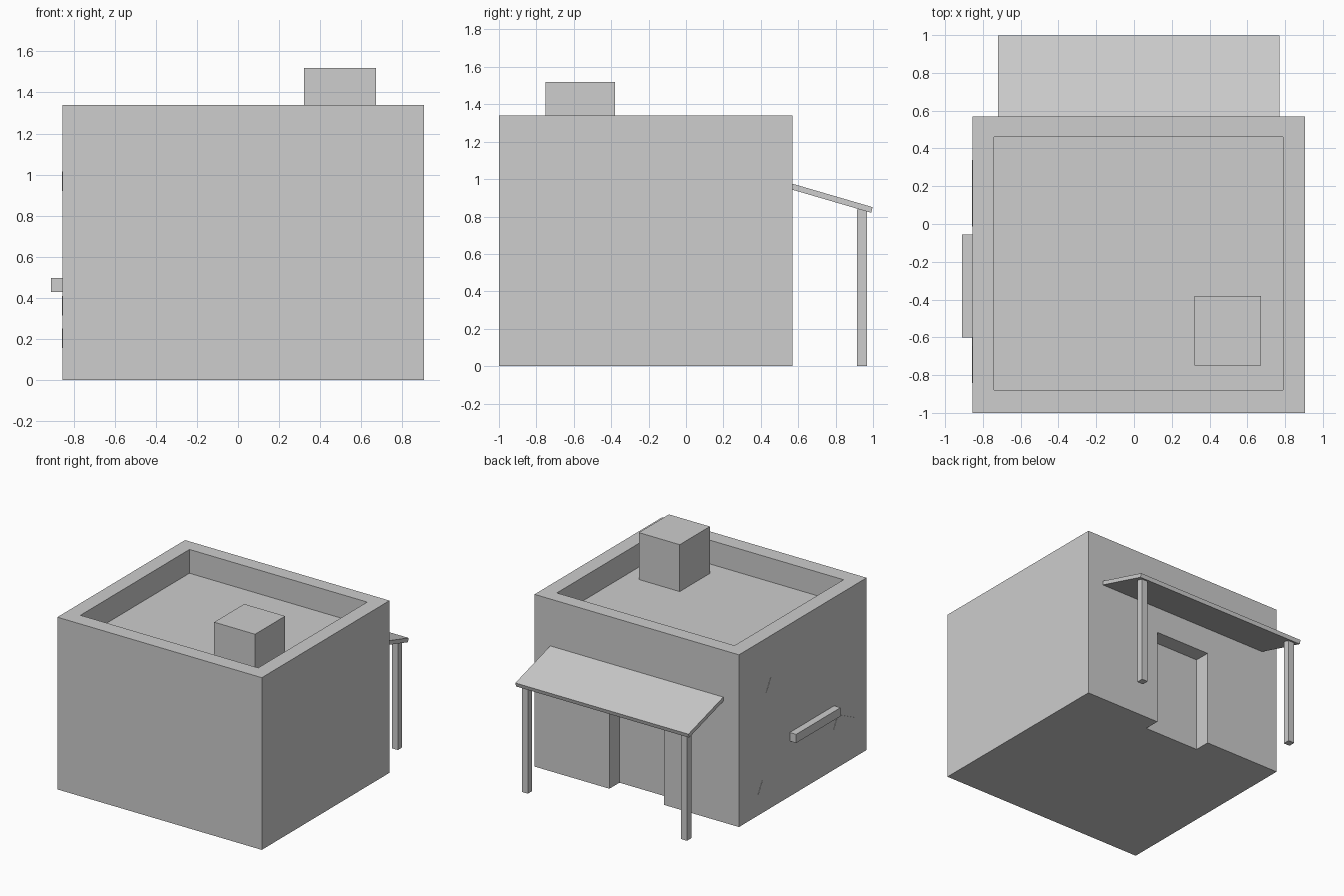
import bpy, bmesh

if "Cube" in bpy.data.objects:
    bpy.data.objects.remove(bpy.data.objects["Cube"])

plaster = bpy.data.materials.new("plain_grey")
plaster.diffuse_color = (0.61, 0.61, 0.61, 1)
plaster.use_nodes = True
plaster.node_tree.nodes["Principled BSDF"].inputs["Base Color"].default_value = plaster.diffuse_color


def make_object(name, bm):
    bmesh.ops.recalc_face_normals(bm, faces=bm.faces[:])
    mesh = bpy.data.meshes.new(name)
    bm.to_mesh(mesh)
    bm.free()
    mesh.materials.append(plaster)
    ob = bpy.data.objects.new(name, mesh)
    bpy.context.collection.objects.link(ob)
    return ob


def prism(name, profile, x0, x1):
    """Extrude a (y, z) outline along x."""
    bm = bmesh.new()
    face = bm.faces.new([bm.verts.new((x0, y, z)) for y, z in profile])
    ext = bmesh.ops.extrude_face_region(bm, geom=[face])
    verts = [g for g in ext["geom"] if isinstance(g, bmesh.types.BMVert)]
    bmesh.ops.translate(bm, verts=verts, vec=(x1 - x0, 0, 0))
    return make_object(name, bm)


def box(name, x, y, z):
    return prism(name, [(y[0], z[0]), (y[1], z[0]), (y[1], z[1]), (y[0], z[1])], *x)


def cut(target, cutter):
    mod = target.modifiers.new("cut", 'BOOLEAN')
    mod.operation = 'DIFFERENCE'
    mod.solver = 'EXACT'
    mod.object = cutter
    cutter.hide_render = True
    bpy.context.view_layer.objects.active = target
    bpy.ops.object.modifier_apply(modifier=mod.name)
    bpy.data.objects.remove(cutter)


# House body with sunken roof and door recess in the back wall
body = box("house_body", (-0.855, 0.905), (-1.0, 0.57), (0, 1.34))
cut(body, box("roof_cutter", (-0.74, 0.79), (-0.88, 0.46), (1.155, 1.6)))
cut(body, box("door_cutter", (-0.21, 0.26), (0.447, 0.8), (-0.2, 0.74)))

# Roof hut standing on the sunken roof
box("roof_hut", (0.32, 0.672), (-0.75, -0.38), (1.155, 1.52))

# Sloping porch awning and its two posts
prism("awning", [(0.57, 0.975), (0.998, 0.85), (0.99, 0.82), (0.57, 0.943)], -0.72, 0.77)
for side, x in (("left", -0.66), ("right", 0.71)):
    box("awning_post_" + side, (x - 0.026, x + 0.026), (0.915, 0.968), (0, 0.838))

# Ledge on the left wall
box("wall_ledge", (-0.91, -0.855), (-0.6, -0.055), (0.43, 0.497))

# Thin triangular plaster chips on the left wall
for i, (y, z) in enumerate([(0.236, 0.92), (0.34, 0.157), (-0.592, 0.315)]):
    prism("wall_chip_%d" % (i + 1),
          [(y, z), (y - 0.25, z), (y - 0.055, z + 0.095)], -0.857, -0.85)
